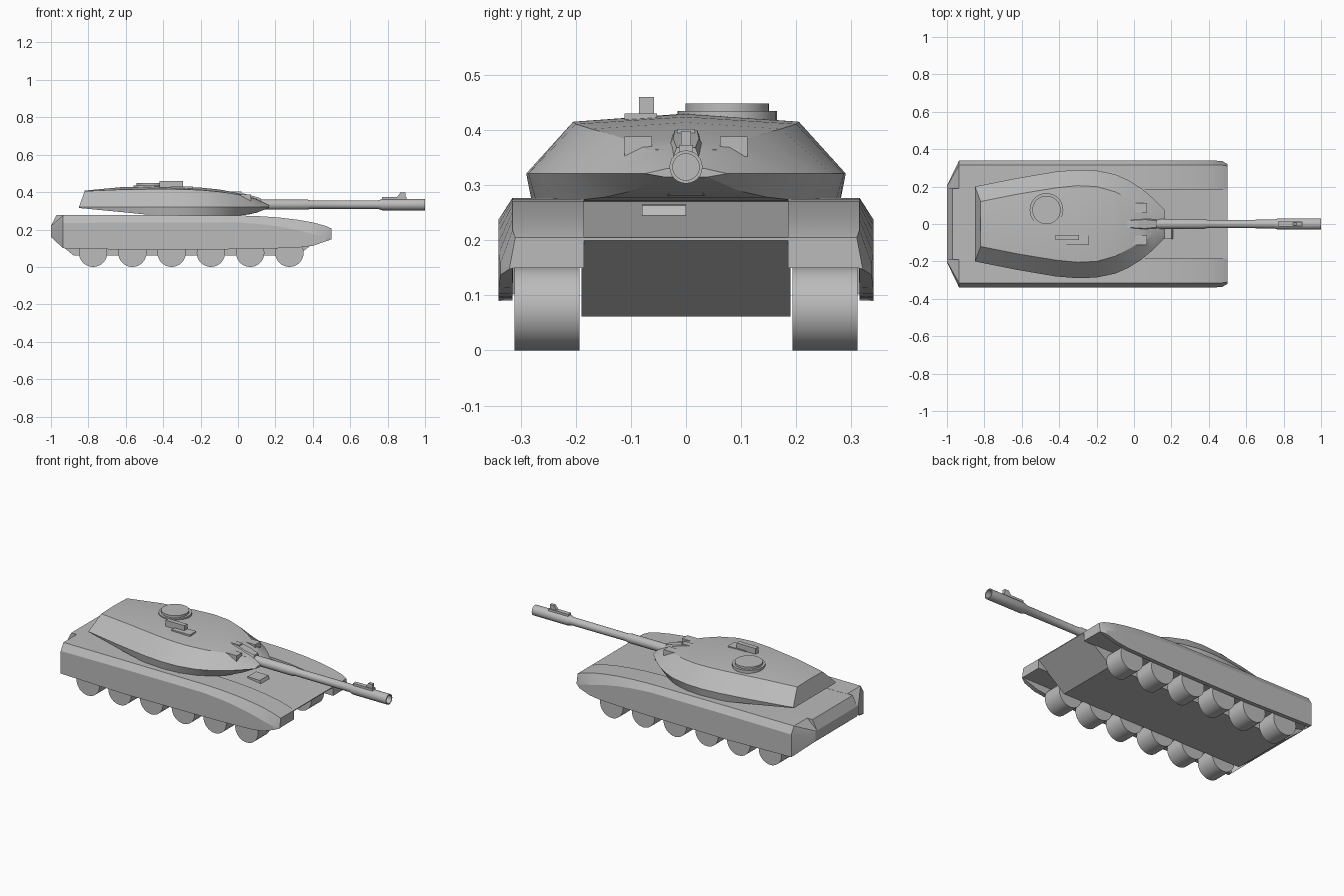
import bpy, bmesh, math
from mathutils import Matrix, Vector

cube = bpy.data.objects.get("Cube")
if cube:
    bpy.data.objects.remove(cube, do_unlink=True)

grey = bpy.data.materials.new("plain_grey")
grey.use_nodes = True
grey.diffuse_color = (0.5, 0.5, 0.5, 1)
grey.node_tree.nodes["Principled BSDF"].inputs["Base Color"].default_value = (0.5, 0.5, 0.5, 1)


def finish(name, bm, smooth=None, mirror=False):
    """Turn a bmesh into a named, coloured object."""
    bmesh.ops.recalc_face_normals(bm, faces=bm.faces)
    mesh = bpy.data.meshes.new(name)
    bm.to_mesh(mesh)
    bm.free()
    mesh.materials.append(grey)
    obj = bpy.data.objects.new(name, mesh)
    bpy.context.collection.objects.link(obj)
    if mirror:
        mod = obj.modifiers.new("mirror", 'MIRROR')
        mod.use_axis = (False, True, False)
        mod.use_mirror_merge = False
    if smooth:
        bpy.ops.object.select_all(action='DESELECT')
        obj.select_set(True)
        bpy.context.view_layer.objects.active = obj
        bpy.ops.object.shade_smooth_by_angle(angle=math.radians(smooth))
    return obj


def loft(name, rings, smooth=None, mirror=False):
    """Skin a list of matching closed rings and cap the ends."""
    bm = bmesh.new()
    loops = [[bm.verts.new(p) for p in ring] for ring in rings]
    n = len(loops[0])
    for a, b in zip(loops, loops[1:]):
        for i in range(n):
            j = (i + 1) % n
            bm.faces.new((a[i], a[j], b[j], b[i]))
    bm.faces.new(loops[0])
    bm.faces.new(loops[-1])
    return finish(name, bm, smooth, mirror)


def box(name, x, y, z, mirror=False):
    rings = [[(px, y[0], z[0]), (px, y[1], z[0]), (px, y[1], z[1]), (px, y[0], z[1])] for px in x]
    return loft(name, rings, mirror=mirror)


def lathe(name, profile, origin, axis, sides=32, mirror=False):
    """Spin (distance along axis, radius) points around an axis."""
    turn = Vector((0, 0, 1)).rotation_difference(Vector(axis))
    rings = []
    for d, r in profile:
        ring = []
        for i in range(sides):
            a = math.tau * i / sides
            ring.append(Vector(origin) + turn @ Vector((r * math.cos(a), r * math.sin(a), d)))
        rings.append(ring)
    return loft(name, rings, 40, mirror)


# Central hull: side profile extruded across the width
side = [(-0.97, 0.277), (-1.0, 0.22), (-1.0, 0.16), (-0.88, 0.062), (0.32, 0.062),
        (0.5, 0.2), (0.5, 0.205), (0.02, 0.27)]
loft("hull", [[(x, y, z) for x, z in side] for y in (-0.19, 0.19)])

# Track guards with hanging skirts: x, top y, top z, outer y, shoulder z, skirt z, roof z
guard = [
    (-1.0, 0.2, 0.22, 0.205, 0.21, 0.16, 0.165),
    (-0.935, 0.315, 0.277, 0.34, 0.235, 0.1, 0.15),
    (-0.5, 0.315, 0.277, 0.34, 0.238, 0.09, 0.15),
    (0.0, 0.315, 0.275, 0.34, 0.238, 0.095, 0.15),
    (0.12, 0.315, 0.271, 0.34, 0.229, 0.097, 0.15),
    (0.22, 0.315, 0.264, 0.34, 0.216, 0.1, 0.15),
    (0.32, 0.315, 0.252, 0.34, 0.197, 0.103, 0.15),
    (0.4, 0.315, 0.238, 0.34, 0.176, 0.113, 0.15),
    (0.47, 0.315, 0.219, 0.337, 0.158, 0.137, 0.15),
    (0.5, 0.31, 0.205, 0.32, 0.152, 0.148, 0.15),
]
rings = []
for x, yt, zt, yo, zs, zk, zr in guard:
    inner = min(yo - 0.005, 0.315)
    rings.append([(x, 0.185, zr), (x, 0.185, zt), (x, yt, zt), (x, yo, zs),
                  (x, yo, zk), (x, inner, zk + 0.001), (x, inner - 0.001, zr)])
loft("track_guard", rings, 20, mirror=True)

# Road wheels
for i in range(6):
    lathe("road_wheel", [(0, 0.076), (0.118, 0.076)], (-0.775 + 0.21 * i, 0.193, 0.076),
          (0, 1, 0), 32, mirror=True)

# Driver hatch block on the sloping front deck
loft("driver_hatch", [[(0.12, y, 0.25), (0.21, y, 0.238), (0.2, y, 0.263), (0.12, y, 0.265)]
                      for y in (-0.08, 0)])

# Turret: x, base y, base z, belt y, top y, top edge z, crown z
turret = [
    (-0.85, 0.195, 0.315, 0.2, 0.12, 0.405, 0.408),
    (-0.62, 0.24, 0.293, 0.246, 0.16, 0.414, 0.427),
    (-0.42, 0.272, 0.273, 0.28, 0.193, 0.416, 0.43),
    (-0.3, 0.28, 0.27, 0.29, 0.205, 0.415, 0.429),
    (-0.2, 0.272, 0.27, 0.286, 0.2, 0.411, 0.424),
    (-0.1, 0.242, 0.27, 0.265, 0.172, 0.402, 0.414),
    (-0.03, 0.202, 0.272, 0.234, 0.135, 0.392, 0.401),
    (0.04, 0.148, 0.278, 0.19, 0.095, 0.378, 0.385),
    (0.1, 0.095, 0.29, 0.14, 0.062, 0.36, 0.364),
    (0.165, 0.04, 0.315, 0.075, 0.035, 0.33, 0.331),
]
rings = []
for i, (x, yb, zb, ym, yt, zt, zc) in enumerate(turret):
    top_x = x + (0.03 if i == 0 else 0)
    half = [(x, yb, zb), (x, ym, 0.321), (top_x, yt, zt)]
    rings.append(half + [(top_x, 0, zc)] + [(px, -y, z) for px, y, z in reversed(half)])
loft("turret", rings, 20)

# Gun mantlet: faceted wedge, x, half width, bottom, top
rings = []
for x, w, lo, hi in [(-0.1, 0.03, 0.3, 0.398), (0.0, 0.04, 0.285, 0.4),
                     (0.06, 0.047, 0.28, 0.385), (0.12, 0.034, 0.298, 0.368)]:
    half = [(x, w * 0.7, lo), (x, w, lo + 0.02), (x, w, hi - 0.045), (x, w * 0.5, hi)]
    rings.append(half + [(px, -y, z) for px, y, z in reversed(half)])
loft("gun_mantlet", rings)
box("mantlet_cap", (-0.04, 0.02), (-0.016, 0.016), (0.385, 0.402))

# Sight housings beside the gun
loft("sight_housing", [[(x, 0.062, 0.35), (x, 0.112, 0.352), (x, 0.112, 0.388), (x, 0.062, 0.388)]
                       for x in (-0.06, 0.07)], mirror=True)
loft("cheek_rib", [[(x, y, z), (x, y + 0.02, z), (x, y + 0.02, z + 0.03), (x, y, z + 0.03)]
                   for x, y, z in [(0.0, 0.05, 0.355), (0.09, 0.035, 0.335)]], mirror=True)

# Gun barrel with a hollow muzzle
lathe("gun_barrel", [(0, 0.027), (0.27, 0.027), (0.29, 0.022), (0.65, 0.023), (0.67, 0.03),
                     (0.9, 0.03), (0.9, 0.024), (0.82, 0.024)], (0.1, 0, 0.333), (1, 0, 0), 24)
box("muzzle_sight_base", (0.77, 0.9), (-0.013, 0.013), (0.355, 0.373))
loft("muzzle_sight", [[(0.85, y, 0.372), (0.895, y, 0.372), (0.895, y, 0.398), (0.868, y, 0.398)]
                      for y in (-0.009, 0.009)])

# Commander's cupola and roof sight
lathe("cupola", [(0, 0.09), (0.022, 0.09), (0.022, 0.076), (0.035, 0.076)],
      (-0.468, 0.075, 0.413), (0, 0, 1), 32)
box("roof_sight_base", (-0.36, -0.24), (-0.112, -0.053), (0.405, 0.43))
box("roof_sight_bar", (-0.42, -0.295), (-0.085, -0.058), (0.41, 0.46))
